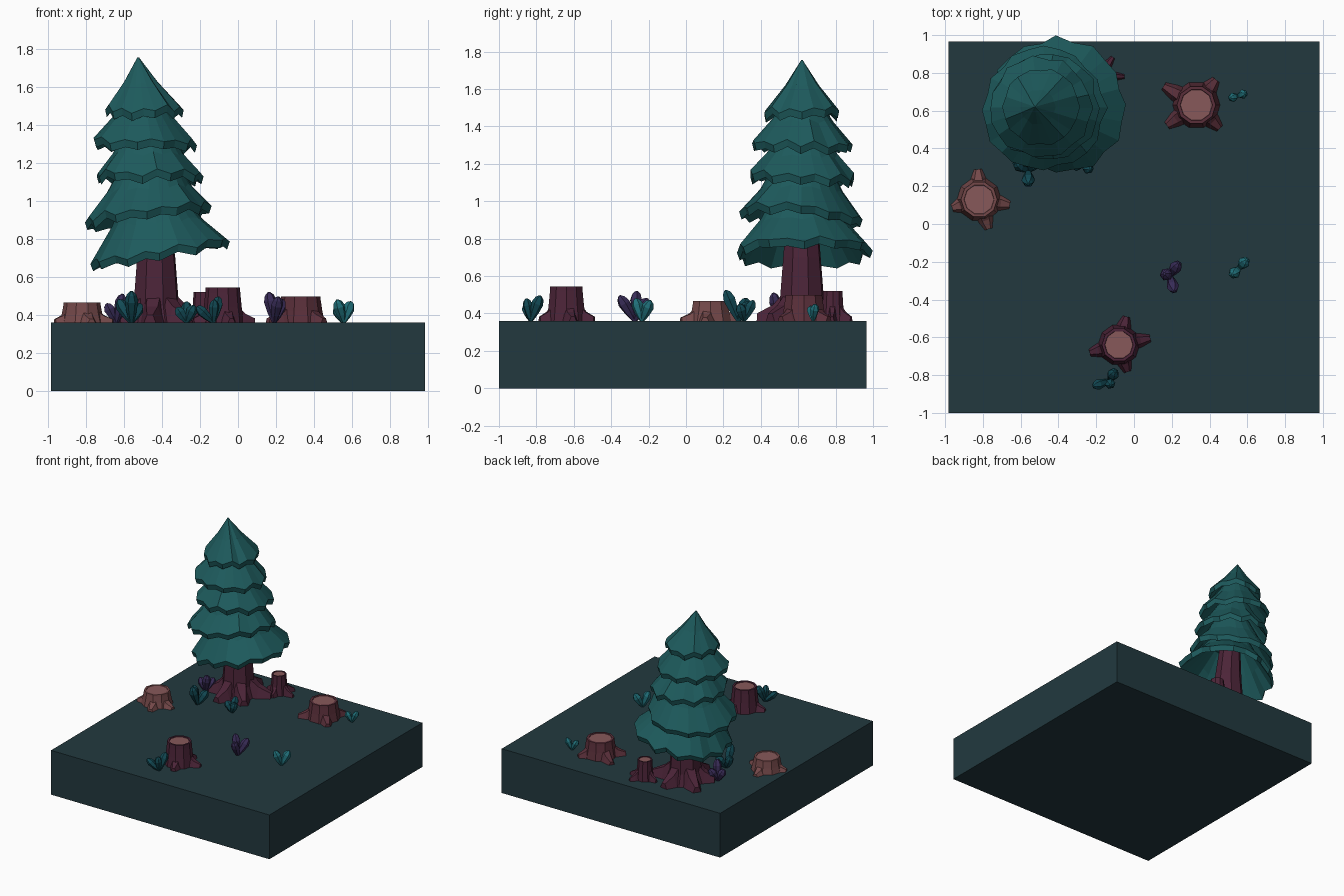
import bpy, bmesh, math, random
from mathutils import Vector, Matrix

if "Cube" in bpy.data.objects:
    bpy.data.objects.remove(bpy.data.objects["Cube"])

random.seed(7)
G = 0.36  # ground level


def material(name, hexcol):
    rgb = [int(hexcol[i:i + 2], 16) / 255 for i in (0, 2, 4)]
    m = bpy.data.materials.new(name)
    m.diffuse_color = [c / 12.92 if c < 0.04 else ((c + 0.055) / 1.055) ** 2.4 for c in rgb] + [1]
    m.use_nodes = True
    m.node_tree.nodes["Principled BSDF"].inputs["Base Color"].default_value = m.diffuse_color
    return m


SOIL = material("soil", "22393f")
NEEDLE = material("needles", "1d5a5c")
BARK = material("bark", "4c2438")
BARK_WARM = material("warm_bark", "5a2f3a")
BARK_PALE = material("pale_bark", "75494a")
CUT = material("cut_wood", "87595a")
TEAL = material("teal_leaf", "124a55")
AQUA = material("aqua_leaf", "20707a")
PURPLE = material("purple_leaf", "392c58")


def finish(bm, name, *mats):
    bmesh.ops.recalc_face_normals(bm, faces=bm.faces)
    me = bpy.data.meshes.new(name)
    bm.to_mesh(me)
    bm.free()
    for m in mats:
        me.materials.append(m)
    ob = bpy.data.objects.new(name, me)
    bpy.context.collection.objects.link(ob)
    return ob


def loft(bm, rings):
    """Skin equal-length rings of points and cap both ends; returns the last cap."""
    vs = [[bm.verts.new(p) for p in r] for r in rings]
    n = len(vs[0])
    for a, b in zip(vs, vs[1:]):
        for i in range(n):
            j = (i + 1) % n
            bm.faces.new((a[i], a[j], b[j], b[i]))
    bm.faces.new(vs[0])
    return bm.faces.new(vs[-1])


def circle(x, y, z, r, n, turn=0.0):
    return [(x + r * math.cos(turn + math.tau * i / n), y + r * math.sin(turn + math.tau * i / n), z)
            for i in range(n)]


def root(bm, x, y, ang, start, end, h, w):
    """Tapered root leaning on the stem and running out to the ground."""
    d = Vector((math.cos(ang), math.sin(ang), 0))
    s = Vector((-d.y, d.x, 0))
    rings = []
    for t, hh, ww in ((0, 1, 1), (0.5, 0.5, 0.8), (1, 0.24, 0.42)):
        c = Vector((x, y, G)) + d * (start + (end - start) * t)
        rings.append([c - s * w * ww, c + s * w * ww,
                      c + s * w * ww * 0.5 + Vector((0, 0, h * hh)),
                      c - s * w * ww * 0.5 + Vector((0, 0, h * hh))])
    loft(bm, rings)


# ground slab
bm = bmesh.new()
loft(bm, [[(-0.983, -1, z), (0.983, -1, z), (0.983, 0.965, z), (-0.983, 0.965, z)] for z in (0, G)])
finish(bm, "ground_slab", SOIL)

# tree trunk with flared roots
bm = bmesh.new()
loft(bm, [circle(x, 0.62, z, r, 8, 0.3) for x, z, r in
          ((-0.43, G, 0.16), (-0.43, 0.45, 0.125), (-0.43, 0.7, 0.105), (-0.45, 1.0, 0.08), (-0.5, 1.4, 0.04))])
for k, (deg, end) in enumerate(((15, 0.26), (80, 0.23), (145, 0.25), (205, 0.22), (262, 0.24), (315, 0.24))):
    root(bm, -0.43, 0.62, math.radians(deg), 0.07, end, 0.17, 0.075)
finish(bm, "tree_trunk", BARK)


def tier(name, rim, top, n, tilt=(0, 0), thick=0.04):
    """Jagged hollow skirt of needles: rim and top are (x, y, z, radius)."""
    jag = [(random.uniform(0.93, 1.0) - (0.05 if i % 2 else 0), random.uniform(-0.012, 0.012)
            + (0.012 if i % 2 else -0.012), random.uniform(-0.1, 0.1)) for i in range(n)]

    def ring(t, dz=0.0, scale=1.0):
        pts = []
        for i, (jr, jz, ja) in enumerate(jag):
            a = math.tau * (i + ja) / n
            k = t ** 0.85
            r = (top[3] + (rim[3] * jr - top[3]) * t - 0.05 * rim[3] * math.sin(math.pi * t)) * scale
            cx, cy, z = (top[c] + (rim[c] - top[c]) * t for c in range(3))
            px, py = r * math.cos(a), r * math.sin(a)
            pts.append((cx + px, cy + py, z + dz + (jz + px * tilt[0] + py * tilt[1]) * k))
        return pts

    bm = bmesh.new()
    loft(bm, [ring(0), ring(0.5), ring(1), ring(1, -thick, 0.96), ring(0.5, -thick), ring(0, -thick, 0.9)])
    finish(bm, name, NEEDLE)


# five skirts of needles, bottom to top
tier("needle_tier_1", (-0.405, 0.63, 0.745, 0.38), (-0.44, 0.62, 1.04, 0.15), 24, (0.17, 0.02))
tier("needle_tier_2", (-0.475, 0.61, 0.935, 0.345), (-0.46, 0.62, 1.19, 0.15), 24, (0.12, -0.09))
tier("needle_tier_3", (-0.465, 0.62, 1.14, 0.295), (-0.48, 0.62, 1.35, 0.13), 22, (0.0, -0.03))
tier("needle_tier_4", (-0.495, 0.615, 1.315, 0.28), (-0.50, 0.62, 1.55, 0.09), 22, (-0.03, -0.02))
tier("needle_tier_5", (-0.495, 0.62, 1.485, 0.215), (-0.525, 0.62, 1.755, 0.004), 20, (0.02, 0.0))


def stump(name, x, y, r, h, bark, roots):
    """Cut stump: bevelled stem, pale recessed top and roots given as (angle, reach)."""
    bm = bmesh.new()
    prof = ((1.2, 0), (1.08, 0.45), (1.0, 0.85), (0.98, 1.0), (0.82, 1.0), (0.8, 0.97))
    cap = loft(bm, [circle(x, y, G + h * z, r * f, 10) for f, z in prof])
    cap.material_index = 1
    for deg, reach in roots:
        root(bm, x, y, math.radians(deg), r * 0.7, reach, min(0.095, h * 0.7), r * 0.5)
    finish(bm, name, bark, CUT)


stump("stump_back_right", 0.33, 0.63, 0.105, 0.138, BARK_WARM, ((150, 0.2), (52, 0.17), (-45, 0.175), (215, 0.19)))
stump("stump_left", -0.82, 0.13, 0.098, 0.107, BARK_PALE, ((92, 0.16), (-10, 0.165), (-72, 0.165), (198, 0.15)))
stump("stump_front", -0.08, -0.64, 0.092, 0.185, BARK, ((75, 0.155), (12, 0.17), (-72, 0.15), (195, 0.16)))
stump("stump_behind_tree", -0.18, 0.785, 0.055, 0.16, BARK, ((55, 0.12), (-2, 0.13), (175, 0.11), (-85, 0.1)))


def plant(name, x, y, mat, leaves):
    """Cluster of faceted bulb leaves; each leaf is (tip dx, tip dy, height, width)."""
    bm = bmesh.new()
    for dx, dy, h, w in leaves:
        axis = Vector((dx * 1.15, dy * 1.15, h))
        m = Matrix.Translation((x, y, G)) @ axis.to_track_quat('Z', 'Y').to_matrix().to_4x4()
        L = axis.length
        rings = [[m @ Vector(p) for p in circle(0, 0, L * z, w * f, 6)]
                 for z, f in ((-0.02, 0.3), (0.35, 0.75), (0.7, 1.0), (0.9, 0.7), (1.0, 0.2))]
        loft(bm, rings)
    finish(bm, name, mat)


plant("plant_purple_front", 0.19, -0.275, PURPLE,
      ((0.04, 0.06, 0.12, 0.033), (-0.025, 0.01, 0.16, 0.034), (0.02, -0.07, 0.135, 0.033)))
plant("plant_aqua_front", 0.555, -0.235, AQUA, ((0.035, 0.04, 0.11, 0.032), (-0.03, -0.03, 0.12, 0.032)))
plant("plant_aqua_back", 0.55, 0.68, AQUA, ((-0.035, -0.012, 0.08, 0.025), (0.035, 0.01, 0.09, 0.025)))
plant("plant_teal_front", -0.13, -0.83, TEAL,
      ((0.025, 0.045, 0.135, 0.032), (0.005, -0.02, 0.12, 0.028), (-0.075, -0.025, 0.085, 0.028)))
plant("plant_teal_left", -0.56, 0.28, TEAL,
      ((0.0, -0.06, 0.165, 0.036), (-0.06, 0.04, 0.12, 0.034), (0.04, 0.05, 0.1, 0.034)))
plant("plant_teal_middle", -0.27, 0.31, TEAL,
      ((0.035, -0.02, 0.09, 0.03), (-0.045, 0.0, 0.08, 0.03), (0.0, 0.045, 0.11, 0.03)))
plant("plant_purple_back", -0.64, 0.5, PURPLE,
      ((0.03, -0.03, 0.15, 0.033), (-0.045, 0.0, 0.1, 0.032), (0.035, 0.045, 0.1, 0.032)))
